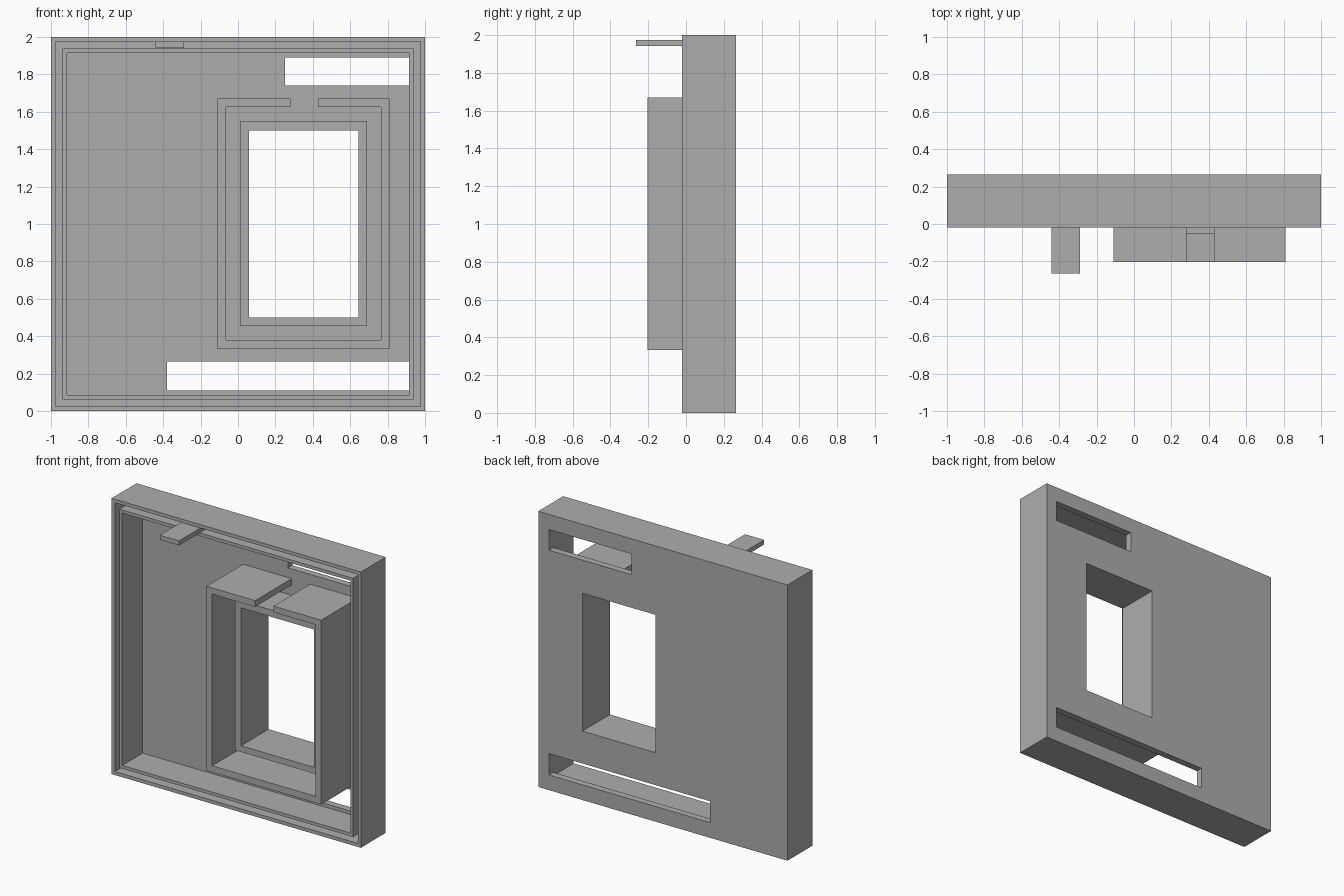
import bpy
import bmesh

FRONT, FLOOR, BACK = -0.02, 0.215, 0.265

if "Cube" in bpy.data.objects:
    bpy.data.objects.remove(bpy.data.objects["Cube"], do_unlink=True)

# Single plain grey
grey = bpy.data.materials.new("grey plastic")
colour = (0.42, 0.42, 0.42, 1)
grey.use_nodes = True
grey.diffuse_color = colour
grey.node_tree.nodes["Principled BSDF"].inputs["Base Color"].default_value = colour


def corners(rect):
    x0, x1, z0, z1 = rect
    return [(x0, z0), (x1, z0), (x1, z1), (x0, z1)]


def finish(name, bm):
    bmesh.ops.recalc_face_normals(bm, faces=bm.faces)
    mesh = bpy.data.meshes.new(name)
    bm.to_mesh(mesh)
    bm.free()
    mesh.materials.append(grey)
    obj = bpy.data.objects.new(name, mesh)
    bpy.context.collection.objects.link(obj)
    return obj


def block(name, rect, y0, y1):
    """Solid box from a front-facing rectangle."""
    bm = bmesh.new()
    front, back = ([bm.verts.new((x, y, z)) for x, z in corners(rect)] for y in (y0, y1))
    bm.faces.new(front)
    bm.faces.new(back)
    for i in range(4):
        j = (i + 1) % 4
        bm.faces.new((front[i], front[j], back[j], back[i]))
    return finish(name, bm)


def frame(name, outer, inner, y0, y1):
    """Rectangular tube with walls between two rectangles."""
    bm = bmesh.new()
    loops = [[bm.verts.new((x, y, z)) for x, z in corners(rect)]
             for rect, y in ((outer, y0), (inner, y0), (inner, y1), (outer, y1))]
    for a, b in zip(loops, loops[1:] + loops[:1]):
        for i in range(4):
            j = (i + 1) % 4
            bm.faces.new((a[i], a[j], b[j], b[i]))
    return finish(name, bm)


def cut(obj, cutter):
    """Subtract the cutter and discard it."""
    mod = obj.modifiers.new("cut", "BOOLEAN")
    mod.operation = "DIFFERENCE"
    mod.solver = "EXACT"
    mod.object = cutter
    bpy.context.view_layer.update()
    result = bpy.data.meshes.new_from_object(
        obj.evaluated_get(bpy.context.evaluated_depsgraph_get()))
    obj.modifiers.clear()
    obj.data = result
    bpy.data.objects.remove(cutter, do_unlink=True)


def square(half):
    return (-half, half, 1 - half, 1 + half)


WINDOW = (0.06, 0.645, 0.5, 1.5)

# Shallow tray with a groove around its rim
tray = block("tray", square(1), FRONT, BACK)
cut(tray, block("cavity", square(0.915), FRONT - 0.1, FLOOR))
cut(tray, frame("groove", square(0.975), square(0.938), FRONT - 0.1, FRONT + 0.12))

# Window and two slots through the back plate
for rect in (WINDOW, (0.25, 0.915, 1.74, 1.89), (-0.38, 0.915, 0.11, 0.265)):
    cut(tray, block("opening", rect, FLOOR - 0.05, BACK + 0.1))

# Collar around the window
frame("window_collar", (0.01, 0.69, 0.455, 1.55), WINDOW, -0.05, FLOOR)

# Taller surround, split at the top
surround = frame("outer_surround", (-0.11, 0.81, 0.333, 1.67),
                 (-0.065, 0.765, 0.38, 1.625), -0.203, FLOOR)
cut(surround, block("gap", (0.28, 0.428, 1.58, 1.75), -0.3, FLOOR + 0.1))

# Tab standing in the rim groove
block("top_tab", (-0.442, -0.288, 1.942, 1.975), -0.265, FRONT + 0.12)
